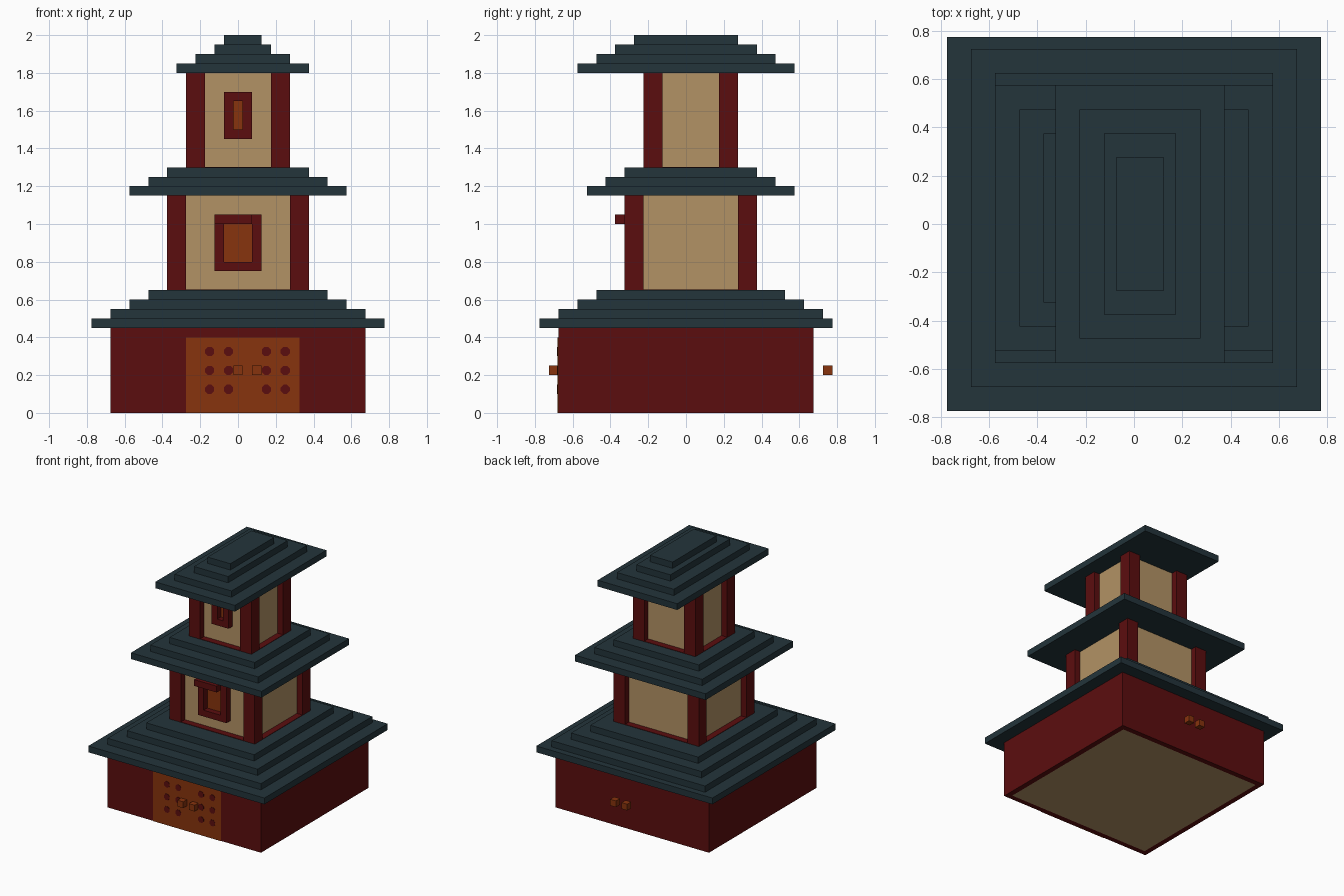
import bpy, bmesh, math
from mathutils import Matrix, Vector

if "Cube" in bpy.data.objects:
    bpy.data.objects.remove(bpy.data.objects["Cube"])


def material(name, rgb):
    m = bpy.data.materials.new(name)
    m.diffuse_color = (*rgb, 1)
    m.use_nodes = True
    m.node_tree.nodes["Principled BSDF"].inputs["Base Color"].default_value = m.diffuse_color
    return m


RED = material("dark red wood", (0.105, 0.0042, 0.0045))
TEAL = material("slate teal tile", (0.0168, 0.0345, 0.043))
BEIGE = material("beige plaster", (0.45, 0.29, 0.13))
ORANGE = material("burnt orange wood", (0.245, 0.033, 0.004))


def finish(name, bm, *mats):
    me = bpy.data.meshes.new(name)
    bm.to_mesh(me)
    bm.free()
    for m in mats:
        me.materials.append(m)
    ob = bpy.data.objects.new(name, me)
    bpy.context.collection.objects.link(ob)
    return ob


def boxes(name, mat, *spans):
    """One object from boxes, each (x0, x1, y0, y1, z0, z1)."""
    bm = bmesh.new()
    for x0, x1, y0, y1, z0, z1 in spans:
        mid = Vector((x0 + x1, y0 + y1, z0 + z1)) / 2
        mat4 = Matrix.Translation(mid) @ Matrix.Diagonal((x1 - x0, y1 - y0, z1 - z0, 1))
        bmesh.ops.create_cube(bm, size=1, matrix=mat4)
    return finish(name, bm, mat)


def stepped(name, mat, z, layers, step=0.05):
    """Closed stepped pyramid from rectangles (x0, x1, y0, y1)."""
    bm = bmesh.new()
    prev = None
    for i, (x0, x1, y0, y1) in enumerate(layers):
        for h in (z + i * step, z + (i + 1) * step):
            ring = [bm.verts.new((x, y, h)) for x, y in
                    ((x0, y0), (x1, y0), (x1, y1), (x0, y1))]
            if prev is None:
                bm.faces.new(ring[::-1])
            else:
                for k in range(4):
                    n = (k + 1) % 4
                    bm.faces.new((prev[k], prev[n], ring[n], ring[k]))
            prev = ring
    bm.faces.new(prev)
    return finish(name, bm, mat)


# Base hall with a beige inset floor underneath
bm = bmesh.new()
bmesh.ops.create_cube(bm, size=1, matrix=Matrix.Translation((0, 0, 0.225))
                      @ Matrix.Diagonal((1.35, 1.35, 0.45, 1)))
bm.normal_update()
bottom = [f for f in bm.faces if f.normal.z < -0.5]
bmesh.ops.inset_region(bm, faces=bottom, thickness=0.06)
bottom[0].material_index = 1
finish("base_hall", bm, RED, BEIGE)

# Door plate, studs and handles (the back handles stand clear of the wall)
boxes("door", ORANGE, (-0.275, 0.325, -0.679, -0.67, 0, 0.4))
bm = bmesh.new()
for x in (-0.15, -0.05, 0.15, 0.25):
    for z in (0.125, 0.225, 0.325):
        bmesh.ops.create_cone(bm, cap_ends=True, segments=8, radius1=0.026, radius2=0.026,
                              depth=0.008, matrix=Matrix.Translation((x, -0.678, z))
                              @ Matrix.Rotation(math.pi / 2, 4, 'X')
                              @ Matrix.Rotation(math.pi / 8, 4, 'Z'))
finish("door_studs", bm, RED)
for side, y0, y1 in (("front", -0.725, -0.675), ("back", 0.725, 0.775)):
    boxes(side + "_handles", ORANGE,
          *[(x - 0.025, x + 0.025, y0, y1, 0.2, 0.25) for x in (0, 0.1)])

# Three stepped roofs
stepped("lower_roof", TEAL, 0.45, [(-0.775, 0.775, -0.775, 0.775), (-0.675, 0.675, -0.675, 0.725),
                                   (-0.575, 0.575, -0.575, 0.625), (-0.475, 0.475, -0.475, 0.525)])
stepped("middle_roof", TEAL, 1.15, [(-0.575, 0.575, -0.525, 0.575), (-0.475, 0.475, -0.425, 0.475),
                                    (-0.375, 0.375, -0.325, 0.375)])
stepped("top_roof", TEAL, 1.8, [(-0.325, 0.375, -0.575, 0.575), (-0.225, 0.275, -0.475, 0.475),
                                (-0.125, 0.175, -0.375, 0.375), (-0.075, 0.125, -0.275, 0.275)])


def storey(name, hx, y0, y1, z0, z1, win):
    """Recessed plaster walls, corner posts, floor and a framed front window."""
    r, c = 0.05, 0.1
    boxes(name + "_walls", BEIGE, (-hx + r, hx - r, y0 + r, y1 - r, z0, z1))
    boxes(name + "_posts", RED, *[(xa, xa + c, ya, ya + c, z0, z1)
                                  for xa in (-hx, hx - c) for ya in (y0, y1 - c)])
    boxes(name + "_floor", RED, (-hx, hx, y0, y1, z0, z0 + 0.003))
    w, t, wz0, wz1 = win
    boxes(name + "_window_frame", RED,
          (-w, -w + t, y0, y0 + r, wz0, wz1), (w - t, w, y0, y0 + r, wz0, wz1),
          (-w + t, w - t, y0, y0 + r, wz0, wz0 + t), (-w + t, w - t, y0, y0 + r, wz1 - t, wz1))
    boxes(name + "_window_pane", ORANGE,
          (-w + t, w - t, y0 + r - 0.004, y0 + r + 0.004, wz0 + t, wz1 - t))


storey("middle_storey", 0.375, -0.325, 0.375, 0.65, 1.15, (0.125, 0.05, 0.75, 1.05))
storey("top_storey", 0.275, -0.225, 0.275, 1.3, 1.8, (0.075, 0.05, 1.45, 1.7))

# Small ledge above the middle window
boxes("window_ledge", RED, (-0.125, 0.075, -0.375, -0.325, 1.0, 1.05))
